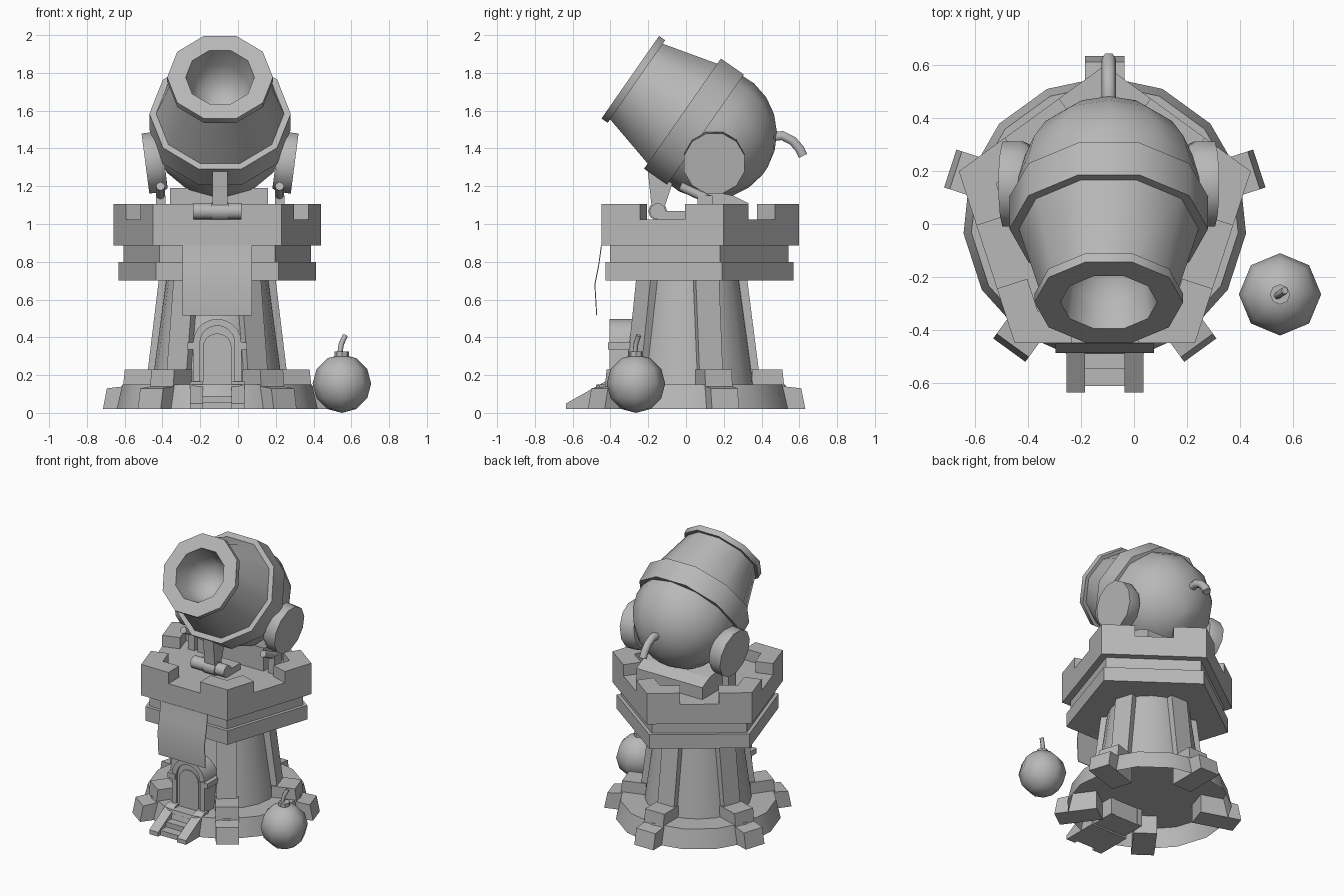
import bpy, bmesh, math
from mathutils import Vector, Matrix

if "Cube" in bpy.data.objects:
    bpy.data.objects.remove(bpy.data.objects["Cube"])

TX, TY = -0.11, 0.02          # tower axis
CX = -0.095                   # cannon symmetry plane
stone = bpy.data.materials.new("plain_grey")
stone.diffuse_color = (0.48, 0.48, 0.48, 1)
stone.use_nodes = True
stone.node_tree.nodes["Principled BSDF"].inputs["Base Color"].default_value = stone.diffuse_color


def finish(name, bm, smooth=0, matrix=None):
    bmesh.ops.remove_doubles(bm, verts=bm.verts, dist=0.0002)
    bmesh.ops.recalc_face_normals(bm, faces=bm.faces)
    me = bpy.data.meshes.new(name)
    bm.to_mesh(me)
    bm.free()
    me.materials.append(stone)
    ob = bpy.data.objects.new(name, me)
    bpy.context.collection.objects.link(ob)
    if matrix:
        me.transform(matrix)
    if smooth:
        bpy.ops.object.select_all(action='DESELECT')
        ob.select_set(True)
        bpy.context.view_layer.objects.active = ob
        bpy.ops.object.shade_smooth_by_angle(angle=math.radians(smooth))
    return ob


def lathe(name, profile, n, phase=0, matrix=None, smooth=0):
    """Revolve (radius, height) points around local z."""
    bm = bmesh.new()
    rings = []
    for r, z in profile:
        if r == 0:
            rings.append([bm.verts.new((0, 0, z))] * n)
        else:
            rings.append([bm.verts.new((r * math.cos(phase + math.tau * i / n),
                                        r * math.sin(phase + math.tau * i / n), z)) for i in range(n)])
    for a, b in zip(rings, rings[1:]):
        for i in range(n):
            j = (i + 1) % n
            vs = list(dict.fromkeys((a[i], a[j], b[j], b[i])))
            if len(vs) > 2:
                bm.faces.new(vs)
    return finish(name, bm, smooth, matrix)


def prism(name, pts, vec, matrix=None, smooth=0):
    """Extrude a planar outline along vec."""
    bm = bmesh.new()
    v = Vector(vec)
    a = [bm.verts.new(p) for p in pts]
    b = [bm.verts.new(Vector(p) + v) for p in pts]
    bm.faces.new(a)
    bm.faces.new(b)
    for i in range(len(a)):
        j = (i + 1) % len(a)
        bm.faces.new((a[i], a[j], b[j], b[i]))
    return finish(name, bm, smooth, matrix)


def box(name, x0, x1, y0, y1, z0, z1):
    return prism(name, [(x0, y0, z0), (x1, y0, z0), (x1, y1, z0), (x0, y1, z0)], (0, 0, z1 - z0))


def rod(name, p, q, r, n=8):
    p, q = Vector(p), Vector(q)
    m = Matrix.Translation(p) @ (q - p).to_track_quat('Z', 'Y').to_matrix().to_4x4()
    h = (q - p).length
    return lathe(name, [(0, 0), (r, 0), (r, h), (0, h)], n, 0, m, 50)


def tube(name, pts, r):
    cu = bpy.data.curves.new(name, 'CURVE')
    cu.dimensions = '3D'
    cu.bevel_depth, cu.bevel_resolution, cu.use_fill_caps = r, 1, True
    sp = cu.splines.new('POLY')
    sp.points.add(len(pts) - 1)
    for s, p in zip(sp.points, pts):
        s.co = (*p, 1)
    cu.materials.append(stone)
    ob = bpy.data.objects.new(name, cu)
    bpy.context.collection.objects.link(ob)


T = Matrix.Translation((TX, TY, 0))
UP = math.pi / 2

# Round base skirt, open underneath, and the tapered shaft
lathe("base_skirt", [(0.535, 0.02), (0.505, 0.15), (0, 0.15)], 15, UP, T, 40)
lathe("tower_shaft", [(0.345, 0.15), (0.27, 0.7)], 20, UP, T, 40)

# Pentagonal platform tiers
lathe("lower_tier", [(0, 0.7), (0.55, 0.7), (0.55, 0.8), (0, 0.8)], 5, UP, T)
lathe("middle_tier", [(0, 0.8), (0.522, 0.8), (0.522, 0.885), (0, 0.885)], 5, UP, T)
R = 0.578
lathe("upper_tier", [(0, 0.885), (R, 0.885), (R, 1.025), (0, 1.025)], 5, UP, T)

# Shaft ribs, stepped buttresses and corner merlons, one per pentagon corner
apothem, side, thick = R * math.cos(math.pi / 5), 2 * R * math.sin(math.pi / 5), 0.12
t = (side - 0.25) / 2 / side
corners = [Vector((R * math.cos(UP + math.tau * k / 5), R * math.sin(UP + math.tau * k / 5), 1.025)) for k in range(5)]
for k in range(5):
    m = T @ Matrix.Rotation(UP + math.tau * k / 5, 4, 'Z')
    prism("shaft_rib", [(0.2, -0.065, 0.15), (0.375, -0.065, 0.15), (0.305, -0.065, 0.7), (0.2, -0.065, 0.7)],
          (0, 0.13, 0), m)
    prism("buttress", [(0.33, -0.075, 0.02), (0.612, -0.075, 0.02), (0.59, -0.075, 0.13), (0.5, -0.075, 0.14),
                       (0.49, -0.075, 0.23), (0.33, -0.075, 0.23)], (0, 0.15, 0), m)
    P, A, B = corners[k], corners[k - 1], corners[(k + 1) % 5]

    def inward(q):
        n = Vector((P.x + q.x, P.y + q.y, 0)).normalized()
        return P.lerp(q, t) - n * thick
    s = 1 - thick / apothem
    prism("merlon", [P.lerp(A, t), P, P.lerp(B, t), inward(B), Vector((P.x * s, P.y * s, P.z)), inward(A)],
          (0, 0, 0.08), T)

# Hanging banner sheet under the front edge
prism("banner", [(TX - 0.185, -0.45, 0.887), (TX - 0.185, -0.465, 0.78), (TX - 0.185, -0.485, 0.68),
                 (TX - 0.185, -0.475, 0.515), (TX - 0.185, -0.47, 0.515), (TX - 0.185, -0.48, 0.68),
                 (TX - 0.185, -0.46, 0.78), (TX - 0.185, -0.445, 0.887)], (0.37, 0, 0), None, 30)


# Arched doorway
def arch(h, y, z0, spring=0.37):
    arc = [(TX + h * math.cos(math.pi * i / 10), y, spring + h * math.sin(math.pi * i / 10)) for i in range(11)]
    return [(TX + h, y, z0)] + arc + [(TX - h, y, z0)]


prism("door_frame", arch(0.128, -0.405, 0.03) + arch(0.092, -0.405, 0.03)[::-1], (0, 0.2, 0), None, 25)
prism("door_reveal", arch(0.094, -0.39, 0.03), (0, 0.18, 0))
prism("door_panel", arch(0.076, -0.398, 0.06, 0.345), (0, 0.009, 0))
for s in (-1, 1):
    x = TX + s * 0.128
    box("impost", x - 0.03, x + 0.03, -0.412, -0.25, 0.335, 0.372)

# Front stairs with sloping side walls
for s in (-1, 1):
    x = TX + s * 0.075
    prism("stair_wall", [(x, -0.635, 0.02), (x, -0.635, 0.05), (x, -0.43, 0.165), (x, -0.38, 0.165), (x, -0.38, 0.02)],
          (s * 0.07, 0, 0))
for i in range(3):
    box("stair_step", TX - 0.076, TX + 0.076, -0.61 + 0.065 * i, -0.38, 0.02, 0.055 + 0.035 * i)

# Cannon: axis points from the muzzle back into the breech
MUZZLE = Vector((CX, -0.295, 1.777))
axis = Vector((0, 0.82, -0.572)).normalized()
side_x = Vector((1, 0, 0))
third = axis.cross(side_x)
C = Matrix((side_x, third, axis)).transposed().to_4x4()
C.translation = MUZZLE
lathe("muzzle_collar", [(0.182, 0), (0.28, 0), (0.28, 0.04), (0.2, 0.04)], 10, 0, C, 40)
lathe("bore", [(0.182, 0), (0.165, 0.12), (0.12, 0.22), (0, 0.27)], 10, 0, C, 45)
lathe("barrel", [(0.255, 0.035), (0.345, 0.36)], 10, 0, C, 40)
lathe("barrel_band", [(0.3, 0.337), (0.374, 0.337), (0.374, 0.485), (0.3, 0.485)], 10, 0, C, 40)
breech = [(0.35 * math.cos(math.radians(a)), 0.52 + 0.35 * math.sin(math.radians(a))) for a in range(-10, 90, 16)]
lathe("breech_ball", breech + [(0, 0.87)], 12, 0, C, 50)

# Cannon fuse
tube("cannon_fuse", [(CX, 0.44, 1.46), (CX, 0.51, 1.468), (CX, 0.565, 1.44), (CX, 0.6, 1.4), (CX, 0.62, 1.36)], 0.028)

# Side discs, tilted slightly downward, with small struts
for s in (-1, 1):
    d = Vector((s, 0, -0.13)).normalized()
    c = Vector((CX + s * 0.395, 0.15, 1.32))
    m = Matrix.Translation(c - d * 0.1) @ d.to_track_quat('Z', 'Y').to_matrix().to_4x4()
    lathe("side_disc", [(0, 0), (0.15, 0), (0.166, 0.03), (0.166, 0.1), (0, 0.1)], 12, math.pi / 12, m, 40)
    x = CX + s * 0.315
    rod("strut", (x, -0.03, 1.2), (x, 0.13, 1.125), 0.024)
    box("strut_foot", x - 0.025, x + 0.025, 0.06, 0.14, 1.02, 1.15)

# Cradle wedge, front hinge and its tapering bracket
prism("cradle", [(TX - 0.25, 0.06, 1.02), (TX - 0.25, 0.33, 1.02), (TX - 0.25, 0.33, 1.11), (TX - 0.25, 0.25, 1.15),
                 (TX - 0.25, 0.06, 1.19)], (0.52, 0, 0))
rod("hinge_roller", (TX - 0.132, -0.15, 1.067), (TX + 0.132, -0.15, 1.067), 0.043, 10)
rod("hinge_sleeve", (CX - 0.045, -0.15, 1.067), (CX + 0.045, -0.15, 1.067), 0.05, 10)
box("hinge_base", TX - 0.13, TX + 0.13, -0.15, 0.0, 1.02, 1.07)
prism("bracket", [(CX - 0.04, -0.18, 1.07), (CX - 0.04, -0.205, 1.31), (CX - 0.04, -0.07, 1.22),
                  (CX - 0.04, -0.12, 1.07)], (0.08, 0, 0))

# Round bomb standing beside the tower
BX, BY = 0.55, -0.265
ball = [(0, 0.0)] + [(0.155 * math.sin(math.pi * i / 6), 0.155 - 0.155 * math.cos(math.pi * i / 6)) for i in range(1, 6)]
lathe("bomb_ball", ball + [(0, 0.31)], 8, 0, Matrix.Translation((BX, BY, 0)), 50)
lathe("bomb_neck", [(0.038, 0.29), (0.038, 0.325), (0, 0.325)], 8, 0, Matrix.Translation((BX, BY, 0)))
tube("bomb_fuse", [(BX - 0.01, BY - 0.005, 0.32), (BX - 0.003, BY, 0.365), (BX + 0.018, BY + 0.014, 0.41)], 0.014)
